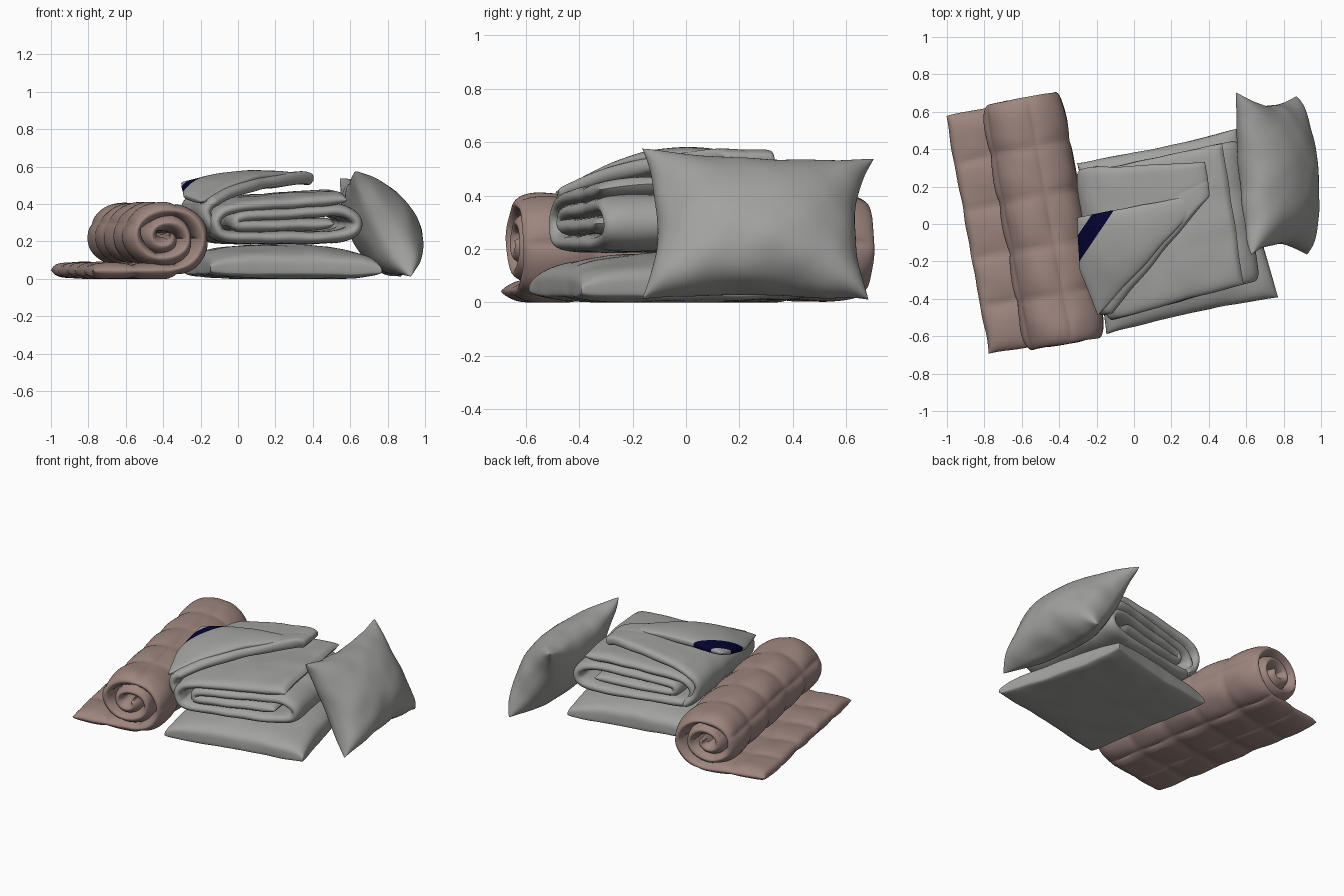
import bpy, bmesh, math
from math import sin, cos, pi
from mathutils import Vector, noise

cube = bpy.data.objects.get("Cube")
if cube:
    bpy.data.objects.remove(cube)


def material(name, rgb):
    m = bpy.data.materials.new(name)
    m.use_nodes = True
    m.diffuse_color = (*rgb, 1)
    m.node_tree.nodes["Principled BSDF"].inputs["Base Color"].default_value = (*rgb, 1)
    return m


GREY = material("grey cotton", (0.36, 0.36, 0.35))
ROSE = material("dusty rose quilt", (0.34, 0.235, 0.21))
NAVY = material("navy stripe", (0.001, 0.001, 0.03))


def puff(name, mid, up, down, na, nb, mats, wobble=0.0, stripe=None):
    """Closed padded sheet: a middle surface over a, b in 0..1, thickened both ways."""
    e = 0.002
    bm = bmesh.new()
    for side, thick in ((1, up), (-1, down)):
        grid = []
        for i in range(na + 1):
            row = []
            for j in range(nb + 1):
                # samples crowd towards the borders for round edges
                a = 0.5 - 0.5 * sin(pi * (0.5 - i / na)) if na < 100 else i / na
                b = 0.5 - 0.5 * sin(pi * (0.5 - j / nb))
                da = mid(min(a + e, 1), b) - mid(max(a - e, 0), b)
                db = mid(a, min(b + e, 1)) - mid(a, max(b - e, 0))
                p = mid(a, b)
                border = i in (0, na) or j in (0, nb)
                p = p + da.cross(db).normalized() * (0 if border else side * thick(a, b))
                p += noise.noise_vector(p * 7) * wobble
                p.z = max(p.z, 0)
                row.append(bm.verts.new(p))
            grid.append(row)
        for i in range(na):
            for j in range(nb):
                bm.faces.new((grid[i][j], grid[i + 1][j], grid[i + 1][j + 1], grid[i][j + 1]))
    bmesh.ops.remove_doubles(bm, verts=bm.verts, dist=0.00005)
    bmesh.ops.recalc_face_normals(bm, faces=bm.faces)
    if stripe:
        n, lo, hi = stripe
        for d in (lo, hi):
            bmesh.ops.bisect_plane(bm, geom=bm.verts[:] + bm.edges[:] + bm.faces[:],
                                   plane_co=n * d, plane_no=n)
        for f in bm.faces:
            f.material_index = int(lo < f.calc_center_median().dot(n) < hi)
    mesh = bpy.data.meshes.new(name)
    bm.to_mesh(mesh)
    bm.free()
    for m in mats:
        mesh.materials.append(m)
    ob = bpy.data.objects.new(name, mesh)
    bpy.context.collection.objects.link(ob)
    for o in bpy.context.selected_objects:
        o.select_set(False)
    ob.select_set(True)
    bpy.context.view_layer.objects.active = ob
    bpy.ops.object.shade_smooth_by_angle(angle=math.radians(50))


def frame(x, y, degrees):
    """Maps local u, v, z of a turned part into the scene."""
    c, s = cos(math.radians(degrees)), sin(math.radians(degrees))
    return lambda u, v, z: Vector((x + c * u - s * v, y + s * u + c * v, z))


def smooth_path(pts, steps=14):
    """Catmull-Rom curve through the points."""
    p = [Vector(q) for q in pts]
    p = [2 * p[0] - p[1]] + p + [2 * p[-1] - p[-2]]
    out = []
    for k in range(1, len(p) - 2):
        for i in range(steps):
            t = i / steps
            out.append(0.5 * (2 * p[k] + (p[k + 1] - p[k - 1]) * t
                       + (2 * p[k - 1] - 5 * p[k] + 4 * p[k + 1] - p[k + 2]) * t * t
                       + (3 * p[k] - p[k - 1] - 3 * p[k + 1] + p[k + 2]) * t ** 3))
    return out + [p[-2]]


def by_length(pts):
    """Even-speed lookup along a polyline."""
    dist = [0]
    for p, q in zip(pts, pts[1:]):
        dist.append(dist[-1] + (q - p).length)

    def at(a):
        d = a * dist[-1]
        k = next((i for i in range(1, len(dist)) if dist[i] >= d), len(dist) - 1)
        return pts[k - 1].lerp(pts[k], (d - dist[k - 1]) / (dist[k] - dist[k - 1]))
    return at


def bilinear(A, B, C, D, pinch=0.0):
    """Four-cornered surface whose sides bow inwards by pinch."""
    A, B, C, D = map(Vector, (A, B, C, D))

    def mid(a, b):
        s, t = 2 * a - 1, 2 * b - 1
        s, t = s * (1 - pinch * (1 - t * t)), t * (1 - pinch * (1 - s * s))
        a, b = (s + 1) / 2, (t + 1) / 2
        return A.lerp(B, a).lerp(D.lerp(C, a), b)
    return mid


def dome(height, power, low=0.0):
    """Pillow bulge, heavier towards b = 0 by the share low."""
    return lambda a, b: (height * (1 + low * (1 - 2 * b))
                         * max(16 * a * (1 - a) * b * (1 - b), 0) ** power)


def padding(half, n, m, depth, ends):
    """Padded thickness with n by m stitched cells."""
    def thick(a, b):
        cell = (abs(sin(pi * n * a)) * abs(sin(pi * m * b))) ** 0.4
        rim = (1 - abs(2 * a - 1) ** (ends * 4)) * (1 - abs(2 * b - 1) ** ends)
        return half * (1 - depth + depth * cell) * max(rim, 0) ** 0.5
    return thick


# Flat pillow under the folded duvet
bed = frame(0.22, -0.03, 12)
base = bilinear(bed(-0.475, -0.47, 0.05), bed(0.465, -0.465, 0.04),
                bed(0.43, 0.46, 0.05), bed(-0.44, 0.46, 0.05), 0.03)
puff("flat_pillow", base, dome(0.14, 0.25), dome(0.05, 0.2), 60, 60, [GREY], 0.006)

# Pillow leaning against the stack
lean = bilinear((0.93, -0.165, 0.008), (0.87, 0.685, 0.008),
                (0.55, 0.70, 0.535), (0.625, -0.165, 0.575), 0.14)
puff("leaning_pillow", lean, dome(0.205, 0.42, 0.15), dome(0.15, 0.45, 0.1),
     64, 64, [GREY], 0.008)


# Folded duvet: one layered sheet, sagging and skewed towards the front
def drop(u, v, z):
    sag = 0.04 * max(0, (-v - 0.1) / 0.3) ** 1.5 * max(0, (z - 0.25) / 0.25)
    return bed(u + 0.06 * v, v, z - sag)


fold = by_length(smooth_path([
    (0.32, 0.445), (0, 0.425), (-0.3, 0.4), (-0.39, 0.35), (-0.40, 0.28),
    (-0.33, 0.228), (0, 0.222), (0.25, 0.225), (0.36, 0.26), (0.365, 0.33),
    (0.26, 0.375), (0, 0.362), (-0.25, 0.345), (-0.29, 0.315), (-0.25, 0.288),
    (0, 0.292), (0.25, 0.3)]))


def duvet(a, b):
    p = fold(a)
    front = -0.38 + 0.06 * p.x
    return drop(p.x, front + (0.4 - front) * b, p.y)


pad = padding(0.035, 8, 3, 0.15, 16)
puff("folded_duvet", duvet, pad, pad, 220, 40, [GREY], 0.006)

# Top layer of the duvet, cut back along a diagonal and draped down the left
drape = by_length(smooth_path([
    (0.21, 0.525), (0.15, 0.54), (0, 0.525), (-0.25, 0.485), (-0.39, 0.445),
    (-0.45, 0.38), (-0.43, 0.3), (-0.36, 0.225)]))


def cover(a, b):
    p = drape(a)
    k = min(a / 0.7, 1)
    front, back = 0.14 - 0.51 * k, 0.32 + 0.10 * k
    return drop(p.x, front + (back - front) * b, p.y)


pad = padding(0.034, 3, 2, 0.12, 14)
puff("duvet_cover_layer", cover, pad, pad, 110, 44, [GREY], 0.006)

# Corner turned over on top, rounded along the diagonal fold, with its stripe
corner = bilinear((-0.305, 0.035, 0.512), (0.405, 0.17, 0.545),
                  (-0.19, -0.49, 0.41), (-0.29, -0.24, 0.44))


def flap(a, b):
    lift = 0.06 * a * sin(pi * b) + 0.025 * sin(pi * a) * (1 - b)
    return corner(a, b) + Vector((0, 0, lift))


# the sheet runs clockwise, so its underside thickness faces up
puff("turned_corner", flap, dome(0.05, 0.33), dome(0.035, 0.33), 50, 50,
     [GREY, NAVY], 0.004, (Vector((-0.83, 0.56, 0)), 0.13, 0.215))

# Quilt: a flat tail that runs into a loose oval roll, the roll a little longer
rug = frame(-0.585, -0.003, 10.3)
spiral = [Vector((-0.31 + 0.039 * i, 0.045)) for i in range(10)]
for i in range(1, 150):
    turn = 2.35 * i / 149
    r = 0.18 - 0.068 * turn
    spiral.append(Vector((0.083 + 1.25 * r * sin(2 * pi * turn),
                          0.222 - r * cos(2 * pi * turn))))
roll = by_length(spiral)


def quilt(a, b):
    p = roll(a)
    half = 0.645 + 0.022 * min(a / 0.3, 1)
    return rug(p.x, half * (2 * b - 1), p.y)


pad = padding(0.046, 9, 5, 0.5, 20)
puff("rolled_quilt", quilt, pad, pad, 230, 90, [ROSE], 0.007)
